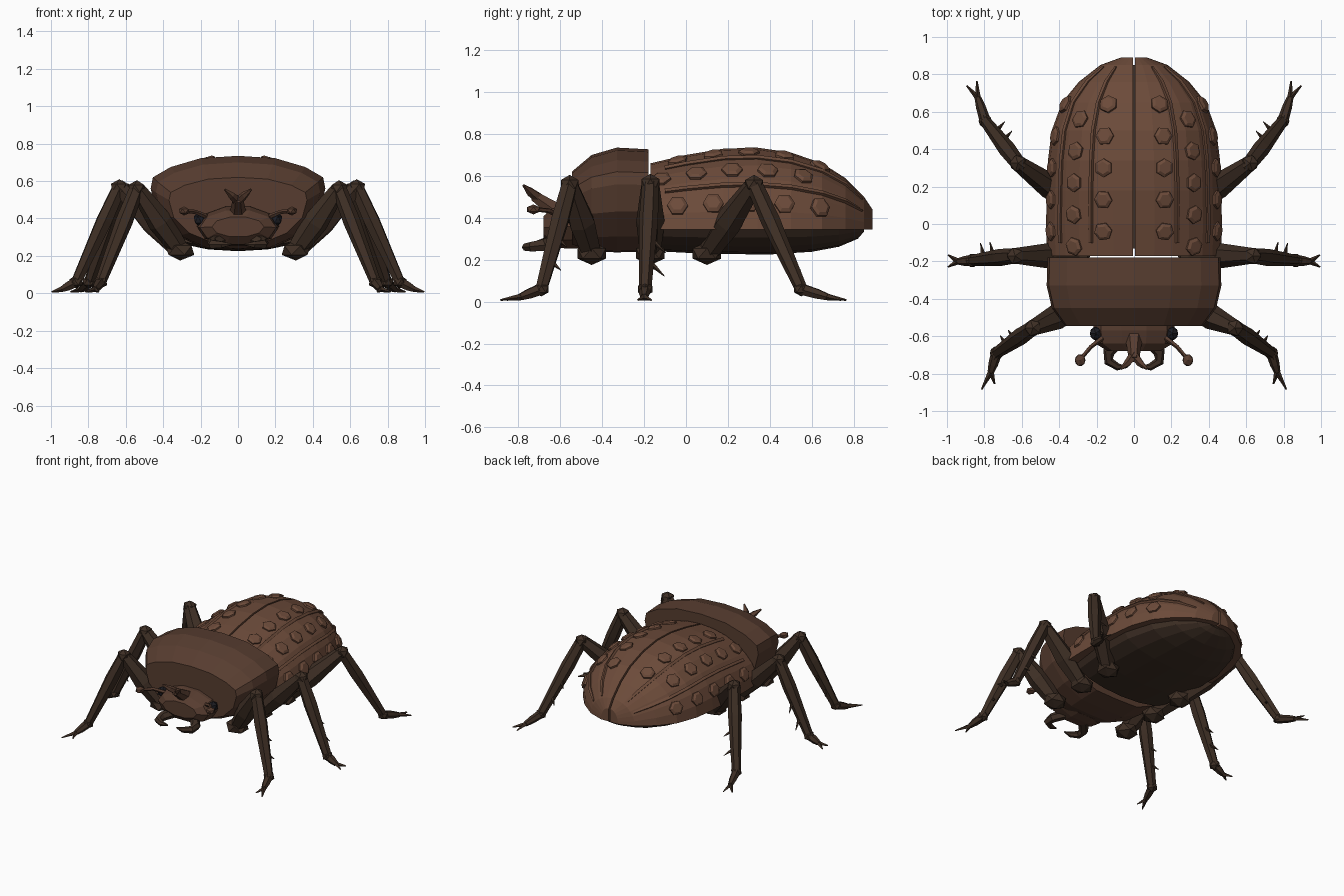
import bpy, bmesh, math
from mathutils import Vector as V

if "Cube" in bpy.data.objects:
    bpy.data.objects.remove(bpy.data.objects["Cube"])


def material(name, rgb):
    m = bpy.data.materials.new(name)
    m.diffuse_color = (*rgb, 1)
    m.use_nodes = True
    m.node_tree.nodes["Principled BSDF"].inputs["Base Color"].default_value = m.diffuse_color
    return m


SHELL = material("shell brown", (0.15, 0.07, 0.042))
PLATE = material("plate brown", (0.095, 0.046, 0.029))
DARK = material("leg brown", (0.048, 0.028, 0.018))
BLACK = material("eye black", (0.012, 0.012, 0.016))


def loft(bm, rings):
    """Join closed rings of points with quads and cap both ends."""
    vs = [[bm.verts.new(p) for p in r] for r in rings]
    n = len(vs[0])
    for a, b in zip(vs, vs[1:]):
        for i in range(n):
            bm.faces.new((a[i], a[(i + 1) % n], b[(i + 1) % n], b[i]))
    bm.faces.new(vs[0])
    bm.faces.new(vs[-1])


def tube(bm, pts, radii, sides=6):
    """Tapered faceted tube along a path."""
    pts = [V(p) for p in pts]
    d = (pts[-1] - pts[0]).normalized()
    ref = V((1, 0, 0)) if abs(d.z) > 0.95 else V((0, 0, 1))
    rings = []
    for i, (p, r) in enumerate(zip(pts, radii)):
        t = (pts[min(i + 1, len(pts) - 1)] - pts[max(i - 1, 0)]).normalized()
        a = t.cross(ref).normalized()
        b = t.cross(a)
        rings.append([p + r * (a * math.cos(k * math.tau / sides) + b * math.sin(k * math.tau / sides))
                      for k in range(sides)])
    loft(bm, rings)


def ball(bm, c, r, sub=1):
    res = bmesh.ops.create_icosphere(bm, subdivisions=sub, radius=1)
    for v in res["verts"]:
        v.co = V(c) + V((v.co.x * r[0], v.co.y * r[1], v.co.z * r[2]))


def finish(bm, name, mat, mirror=True):
    bmesh.ops.recalc_face_normals(bm, faces=bm.faces)
    me = bpy.data.meshes.new(name)
    bm.to_mesh(me)
    bm.free()
    me.materials.append(mat)
    ob = bpy.data.objects.new(name, me)
    bpy.context.collection.objects.link(ob)
    if mirror:
        ob.modifiers.new("mirror", "MIRROR").use_mirror_merge = False
    return ob


# wing cases: quarter-ellipse sections (y, half width, top z)
WING = [(-0.17, 0.465, 0.66), (0.0, 0.47, 0.70), (0.18, 0.467, 0.73), (0.34, 0.46, 0.735),
        (0.5, 0.44, 0.712), (0.65, 0.385, 0.66), (0.76, 0.295, 0.59), (0.85, 0.18, 0.50), (0.89, 0.07, 0.44)]
BASE = 0.345


def wing(deg, y):
    for (y0, w0, t0), (y1, w1, t1) in zip(WING, WING[1:]):
        if y <= y1 or y1 == WING[-1][0]:
            f = (y - y0) / (y1 - y0)
            break
    w, t = w0 + (w1 - w0) * f, t0 + (t1 - t0) * f
    a = math.radians(deg)
    return V((0.006 + (w - 0.006) * math.cos(a), y, BASE + (t - BASE) * math.sin(a)))


bm = bmesh.new()
loft(bm, [[wing(90 * k / 7, y) for k in range(8)] + [V((0.006, y, BASE))] for y, _, _ in WING])
finish(bm, "wing_cases", SHELL)

# raised ridges along the wing cases
bm = bmesh.new()
for deg in (61, 33):
    ys = [-0.1, 0, 0.18, 0.34, 0.5, 0.65, 0.76, 0.84]
    tube(bm, [wing(deg, y) for y in ys], [0.014] * 7 + [0.008], 4)
finish(bm, "wing_ridges", SHELL)

# hexagonal bumps in three rows
bm = bmesh.new()
for deg, y0 in ((70, -0.04), (47, -0.12), (19, -0.04)):
    for k in range(5):
        y = y0 + 0.17 * k
        p = wing(deg, y)
        n = (wing(deg + 3, y) - wing(deg - 3, y)).cross(wing(deg, y + 0.04) - wing(deg, y - 0.04)).normalized()
        if n.x < 0:
            n = -n
        tube(bm, [p - n * 0.015, p + n * 0.008, p + n * 0.018], [0.05, 0.05, 0.033])
finish(bm, "wing_bumps", SHELL)

# abdomen: flat top, rounded belly (y, half width, bottom z)
bm = bmesh.new()
rings = []
for y, w, zb in [(-0.13, 0.40, 0.24), (0.1, 0.43, 0.228), (0.4, 0.42, 0.225), (0.6, 0.36, 0.238),
                 (0.73, 0.27, 0.262), (0.82, 0.15, 0.30), (0.85, 0.07, 0.335)]:
    rings.append([V((-w * math.cos(math.pi * k / 8), y, 0.355 - (0.355 - zb) * math.sin(math.pi * k / 8)))
                  for k in range(9)])
loft(bm, rings)
finish(bm, "abdomen", DARK, False)

# thorax shield: one section, scaled along the body (y, x scale, bottom z, top z)
HALF = [(0, 0.735), (0.2, 0.722), (0.36, 0.675), (0.455, 0.62), (0.467, 0.56), (0.435, 0.43),
        (0.33, 0.31), (0.18, 0.24)]
SECTION = HALF + [(0, 0.235)] + [(-x, z) for x, z in HALF[:0:-1]]
bm = bmesh.new()
rings = []
for y, s, zb, zt in [(-0.18, 0.99, 0.24, 0.727), (-0.33, 1.0, 0.235, 0.735), (-0.45, 0.94, 0.24, 0.70),
                     (-0.545, 0.79, 0.27, 0.62)]:
    rings.append([V((x * s, y, zb + (z - 0.235) * (zt - zb) / 0.5)) for x, z in SECTION])
loft(bm, rings)
finish(bm, "thorax_shield", PLATE, False)

# head: faceted block (y, half width, half height, centre z)
bm = bmesh.new()
loft(bm, [[V((w * math.cos(k * math.tau / 10), y, c + h * math.sin(k * math.tau / 10))) for k in range(10)]
          for y, w, h, c in [(-0.5, 0.21, 0.11, 0.36), (-0.57, 0.22, 0.11, 0.358),
                             (-0.64, 0.205, 0.095, 0.352), (-0.68, 0.14, 0.055, 0.355)]])
finish(bm, "head", PLATE, False)

bm = bmesh.new()
ball(bm, (0.205, -0.585, 0.395), (0.035, 0.04, 0.04))
finish(bm, "eyes", BLACK)

# forked horn
bm = bmesh.new()
tube(bm, [(0, -0.59, 0.41), (0, -0.66, 0.46), (0, -0.725, 0.505)], [0.052, 0.038, 0.028])
for s in (-1, 1):
    tube(bm, [(0, -0.70, 0.49), (s * 0.035, -0.745, 0.525), (s * 0.07, -0.775, 0.555)], [0.026, 0.02, 0.006], 5)
finish(bm, "horn", PLATE, False)

# jaws
bm = bmesh.new()
tube(bm, [(0.08, -0.62, 0.29), (0.135, -0.685, 0.27), (0.135, -0.735, 0.262), (0.085, -0.765, 0.26),
          (0.035, -0.765, 0.262)], [0.035, 0.032, 0.026, 0.019, 0.004])
finish(bm, "jaws", DARK)

# antennae with clubs
bm = bmesh.new()
tube(bm, [(0.17, -0.61, 0.41), (0.23, -0.655, 0.435), (0.285, -0.72, 0.44)], [0.014, 0.012, 0.011], 5)
ball(bm, (0.288, -0.728, 0.44), (0.032, 0.036, 0.024))
finish(bm, "antennae", PLATE)

# legs: hip, knee, ankle, toe joint, two claw tips, spine direction
LEGS = {
    "front_legs": [(0.31, -0.45, 0.23), (0.54, -0.555, 0.56), (0.735, -0.69, 0.06), (0.765, -0.79, 0.022),
                   (0.745, -0.855, 0.008), (0.815, -0.885, 0.008), (0.035, 0.055, -0.05)],
    "middle_legs": [(0.31, -0.17, 0.23), (0.635, -0.17, 0.565), (0.865, -0.195, 0.06), (0.94, -0.2, 0.022),
                    (0.995, -0.165, 0.008), (0.995, -0.23, 0.008), (0.02, 0.085, -0.08)],
    "rear_legs": [(0.31, 0.1, 0.23), (0.62, 0.325, 0.56), (0.795, 0.55, 0.06), (0.835, 0.675, 0.022),
                  (0.895, 0.74, 0.008), (0.84, 0.765, 0.008), (-0.055, 0.06, -0.05)],
}
for name, pts in LEGS.items():
    hip, knee, ankle, toe, c1, c2, spine = map(V, pts)
    bm = bmesh.new()
    ball(bm, hip, (0.085, 0.08, 0.055))
    tube(bm, [hip, hip.lerp(knee, 0.45), knee], [0.05, 0.068, 0.042])
    ball(bm, knee, (0.05, 0.05, 0.045))
    tube(bm, [knee, knee.lerp(ankle, 0.35), ankle], [0.04, 0.046, 0.03])
    ball(bm, ankle, (0.04, 0.04, 0.035))
    tube(bm, [ankle, ankle.lerp(toe, 0.6), toe], [0.03, 0.026, 0.018])
    for c in (c1, c2):
        tube(bm, [toe, c], [0.016, 0.004], 4)
    for f in (0.5, 0.72):
        p = knee.lerp(ankle, f)
        tube(bm, [p, p + spine], [0.018, 0.002], 4)
    for v in bm.verts:
        v.co.z = max(v.co.z, 0)
    finish(bm, name, DARK)
